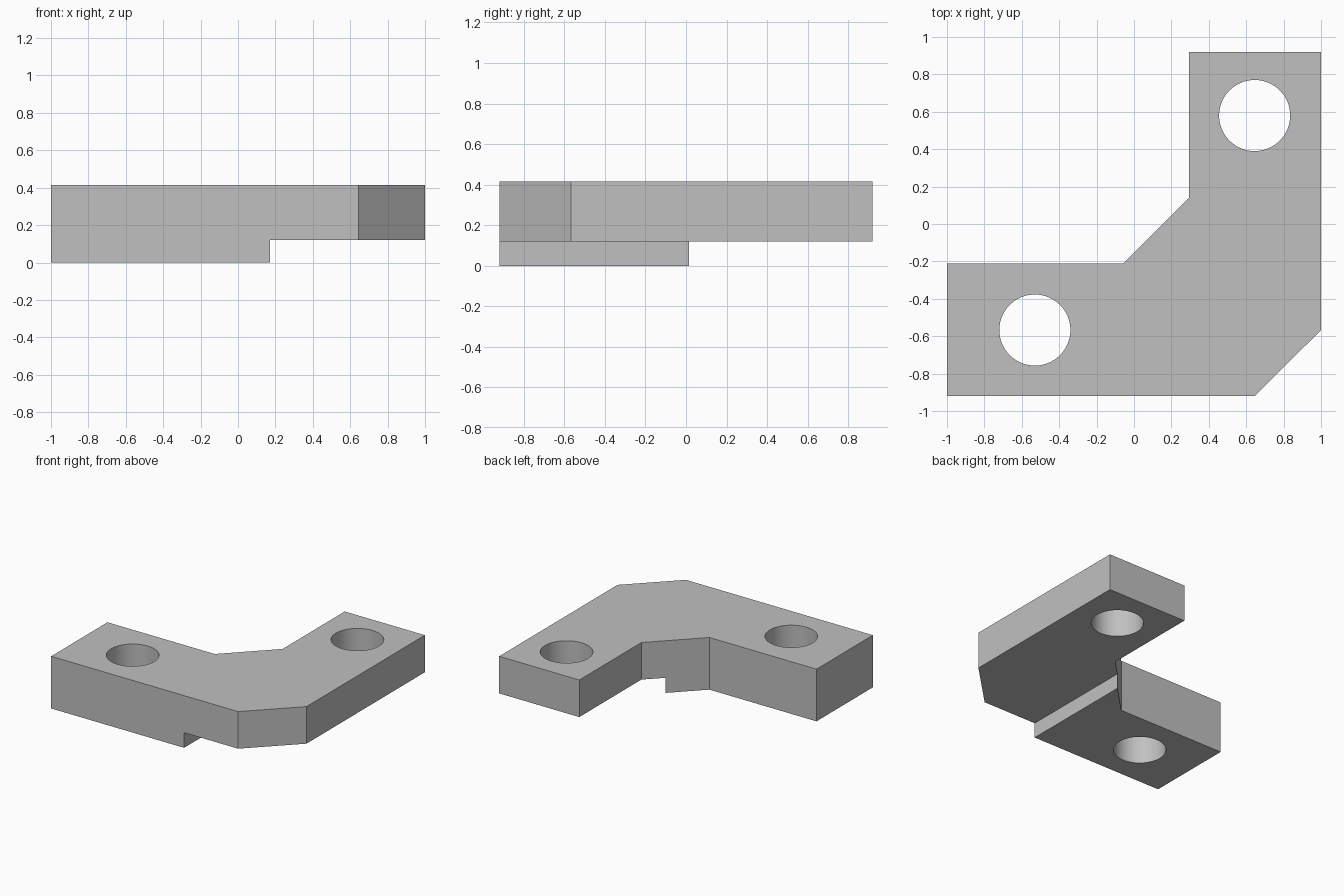
import bpy
import bmesh
import math

if "Cube" in bpy.data.objects:
    bpy.data.objects.remove(bpy.data.objects["Cube"], do_unlink=True)

TOP, STEP_Z, STEP_X = 0.415, 0.12, 0.17

grey = bpy.data.materials.new("plain grey")
grey.use_nodes = True
grey.diffuse_color = (0.53, 0.53, 0.53, 1)
grey.node_tree.nodes["Principled BSDF"].inputs["Base Color"].default_value = grey.diffuse_color


def prism(name, outline, z0, z1):
    """Extrude a flat outline from z0 to z1."""
    bm = bmesh.new()
    face = bm.faces.new([bm.verts.new((x, y, z0)) for x, y in outline])
    side = bmesh.ops.extrude_face_region(bm, geom=[face])["geom"]
    verts = [v for v in side if isinstance(v, bmesh.types.BMVert)]
    bmesh.ops.translate(bm, verts=verts, vec=(0, 0, z1 - z0))
    bmesh.ops.recalc_face_normals(bm, faces=bm.faces)
    mesh = bpy.data.meshes.new(name)
    bm.to_mesh(mesh)
    bm.free()
    mesh.materials.append(grey)
    obj = bpy.data.objects.new(name, mesh)
    bpy.context.collection.objects.link(obj)
    return obj


def circle(cx, cy, r, n=64):
    return [(cx + r * math.cos(math.tau * i / n), cy + r * math.sin(math.tau * i / n))
            for i in range(n)]


# Angled bracket with a chamfered outer corner
bracket = prism("angle_bracket", [
    (-1, -0.92), (0.645, -0.92), (1, -0.567), (1, 0.92),
    (0.295, 0.92), (0.295, 0.14), (-0.057, -0.212), (-1, -0.212)], 0, TOP)

# Cutters: underside step and two bolt holes
step = [(STEP_X, -2), (2, -2), (2, 2), (STEP_X, 2)]
cutters = [
    prism("step_cutter", step, -1, STEP_Z),
    prism("left_hole_cutter", circle(0.645, 0.58, 0.19), -1, 1),
    prism("right_hole_cutter", circle(-0.53, -0.567, 0.19), -1, 1),
]

bpy.ops.object.select_all(action="DESELECT")
bpy.context.view_layer.objects.active = bracket
bracket.select_set(True)
for cutter in cutters:
    cutter.hide_render = True
    cut = bracket.modifiers.new(cutter.name, "BOOLEAN")
    cut.operation = "DIFFERENCE"
    cut.solver = "EXACT"
    cut.object = cutter
    bpy.ops.object.modifier_apply(modifier=cut.name)
    bpy.data.objects.remove(cutter, do_unlink=True)

# Round hole walls, crisp edges
bpy.ops.object.shade_smooth_by_angle(angle=math.radians(30))
